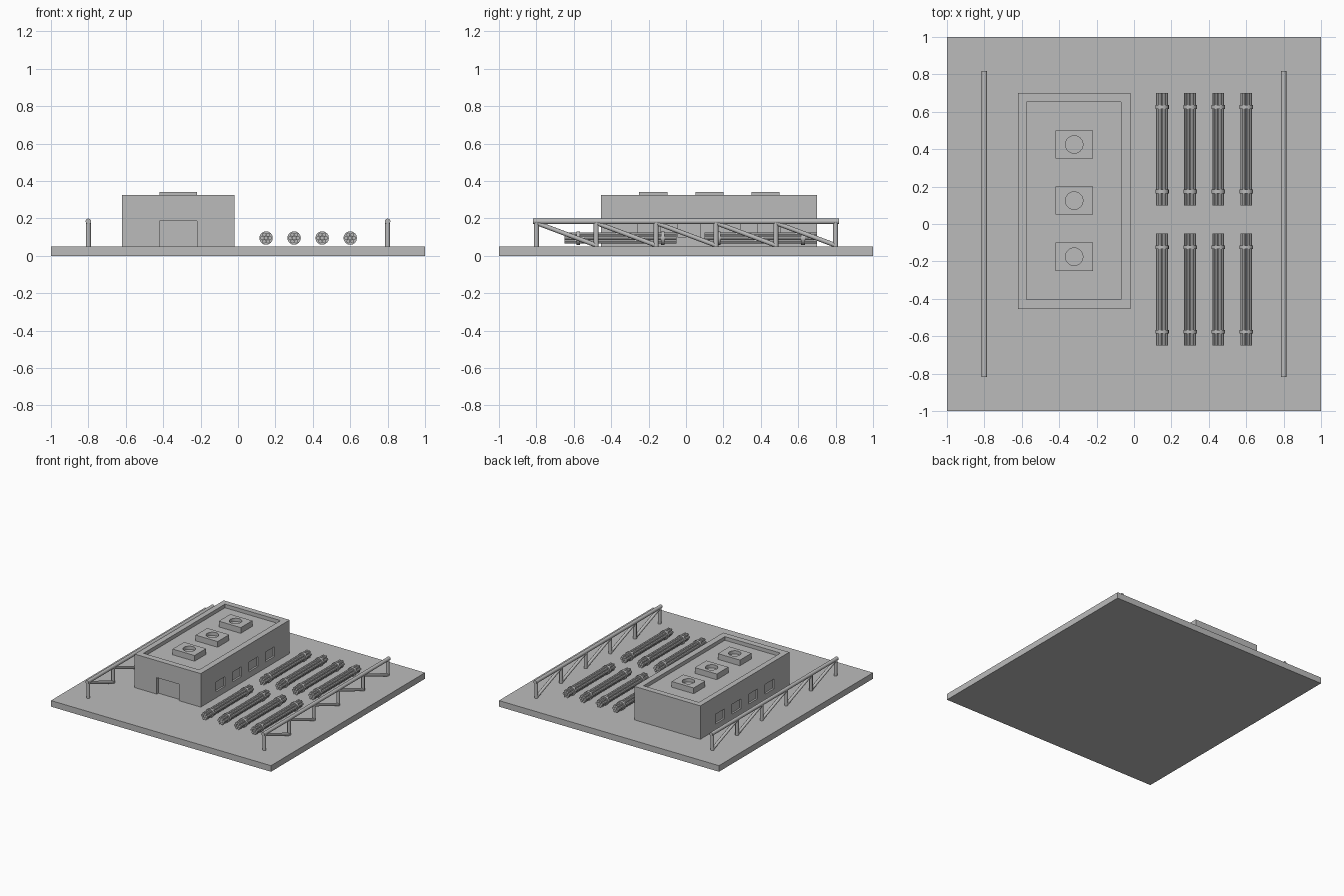
import bpy, math
from mathutils import Vector

cube = bpy.data.objects.get("Cube")
if cube:
    bpy.data.objects.remove(cube, do_unlink=True)

grey = bpy.data.materials.new("concrete grey")
grey.use_nodes = True
grey.diffuse_color = (0.5, 0.5, 0.5, 1)
grey.node_tree.nodes["Principled BSDF"].inputs["Base Color"].default_value = (0.5, 0.5, 0.5, 1)


def finish(name):
    ob = bpy.context.object
    ob.name = name
    ob.data.materials.clear()
    ob.data.materials.append(grey)
    return ob


def box(name, low, high):
    low, high = Vector(low), Vector(high)
    bpy.ops.mesh.primitive_cube_add(size=1, location=(low + high) / 2)
    bpy.context.object.scale = high - low
    bpy.ops.object.transform_apply(location=True, rotation=True, scale=True)
    return finish(name)


def tube(name, start, end, radius, sides=12):
    start, end = Vector(start), Vector(end)
    way = end - start
    bpy.ops.mesh.primitive_cylinder_add(vertices=sides, radius=radius, depth=way.length,
                                        location=(start + end) / 2,
                                        rotation=way.to_track_quat('Z', 'Y').to_euler())
    bpy.ops.object.transform_apply(location=True, rotation=True, scale=True)
    bpy.ops.object.shade_smooth_by_angle(angle=math.radians(40))
    return finish(name)


def join(name, parts):
    bpy.ops.object.select_all(action='DESELECT')
    for part in parts:
        part.select_set(True)
    bpy.context.view_layer.objects.active = parts[0]
    bpy.ops.object.join()
    return finish(name)


def cut(target, cutter):
    cutter.hide_render = True
    mod = target.modifiers.new("cut", 'BOOLEAN')
    mod.operation = 'DIFFERENCE'
    mod.solver = 'EXACT'
    mod.object = cutter
    bpy.context.view_layer.objects.active = target
    bpy.ops.object.modifier_apply(modifier=mod.name)
    bpy.data.objects.remove(cutter, do_unlink=True)


GROUND = 0.05
ROOF = 0.295
box("ground_slab", (-1, -1, 0), (1, 1, GROUND))

# Building with a sunken roof, a recessed door and windows along both sides
left, right, front, back = -0.62, -0.02, -0.455, 0.70
building = box("building", (left, front, GROUND), (right, back, 0.325))
cutters = [
    box("roof_cutter", (left + 0.045, front + 0.05, ROOF), (right - 0.05, back - 0.048, 0.4)),
    box("door_cutter", (-0.42, front - 0.1, GROUND - 0.05), (-0.22, front + 0.02, 0.185)),
]
for i in range(4):
    y = (front + back) / 2 + (i - 1.5) * 0.215
    for wall in (left, right):
        cutters.append(box("window_cutter", (wall - 0.015, y - 0.06, 0.10),
                           (wall + 0.015, y + 0.06, 0.18)))
cut(building, join("opening_cutters", cutters))

# Roof vents with a round well
for i in range(3):
    y = 0.425 - 0.3 * i
    vent = box(f"roof_vent_{i + 1}", (-0.42, y - 0.075, ROOF), (-0.22, y + 0.075, 0.342))
    cut(vent, tube("well_cutter", (-0.32, y, 0.315), (-0.32, y, 0.4), 0.047, 24))

# Strapped bundles of rods
for row, y in enumerate((-0.35, 0.40)):
    for col in range(4):
        x, z = 0.15 + 0.15 * col, 0.095
        offsets = [(0, 0)] + [(0.021 * math.cos(k * math.pi / 3), 0.021 * math.sin(k * math.pi / 3))
                              for k in range(6)]
        rods = [tube("rod", (x + dx, y - 0.3, z + dz), (x + dx, y + 0.3, z + dz), 0.0105, 8)
                for dx, dz in offsets]
        join(f"rod_bundle_{row + 1}_{col + 1}", rods)
        for end in (-1, 1):
            centre = y + end * 0.226
            tube("bundle_strap", (x, centre - 0.01, z), (x, centre + 0.01, z), 0.036, 16)

# Braced railings on both edges
for side, x in (("right", 0.8), ("left", -0.8)):
    top = 0.184
    parts = [tube("rail", (x, -0.817, top), (x, 0.817, top), 0.015)]
    for i in range(6):
        y = -0.8 + 0.32 * i
        parts.append(tube("post", (x, y, GROUND - 0.01), (x, y, top), 0.0135))
        if i < 5:
            parts.append(tube("brace", (x, y, top - 0.008), (x, y + 0.32, GROUND + 0.006), 0.012))
    join(f"railing_{side}", parts)
